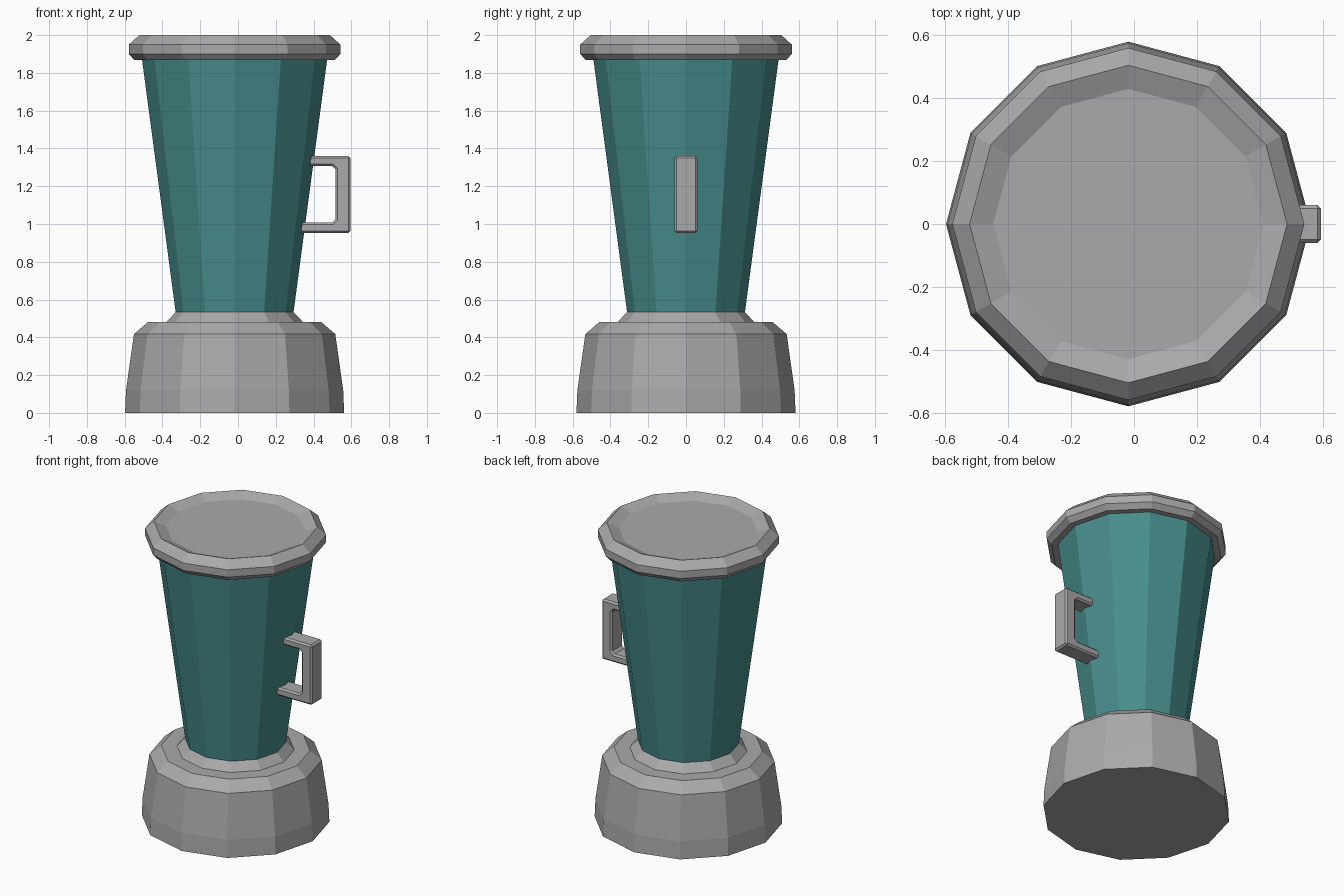
import bpy, bmesh, math

if "Cube" in bpy.data.objects:
    bpy.data.objects.remove(bpy.data.objects["Cube"])

SIDES = 12
AXIS_X = -0.018


def material(name, r, g, b):
    mat = bpy.data.materials.new(name)
    mat.diffuse_color = (r, g, b, 1)
    mat.use_nodes = True
    mat.node_tree.nodes["Principled BSDF"].inputs["Base Color"].default_value = mat.diffuse_color
    return mat


GREY = material("dark_grey", 0.40, 0.40, 0.40)
TEAL = material("teal", 0.065, 0.27, 0.27)


def finish(name, bm, mat):
    bmesh.ops.recalc_face_normals(bm, faces=bm.faces)
    mesh = bpy.data.meshes.new(name)
    bm.to_mesh(mesh)
    bm.free()
    mesh.materials.append(mat)
    obj = bpy.data.objects.new(name, mesh)
    bpy.context.collection.objects.link(obj)
    return obj


def lathe(name, profile, mat):
    """Twelve-sided turned solid from (radius, height) pairs, capped at both ends."""
    bm = bmesh.new()
    rings = []
    for r, z in profile:
        ring = []
        for i in range(SIDES):
            a = 2 * math.pi * i / SIDES
            ring.append(bm.verts.new((AXIS_X + r * math.cos(a), r * math.sin(a), z)))
        rings.append(ring)
    for low, high in zip(rings, rings[1:]):
        for i in range(SIDES):
            j = (i + 1) % SIDES
            bm.faces.new((low[i], low[j], high[j], high[i]))
    bm.faces.new(rings[0][::-1])
    bm.faces.new(rings[-1])
    return finish(name, bm, mat)


# Motor base with stepped shoulder and neck
lathe("motor_base", [(0.58, 0), (0.575, 0.12), (0.533, 0.417), (0.46, 0.48),
                     (0.363, 0.48), (0.312, 0.533)], GREY)

# Tapered jug
lathe("jug", [(0.312, 0.533), (0.49, 1.87)], TEAL)

# Lid with a shallow dished top
lathe("lid", [(0.53, 1.867), (0.56, 1.90), (0.56, 1.95), (0.505, 2.0), (0.43, 1.97)], GREY)

# C-shaped handle, extruded across y, ends sunk into the jug
outline = [(0.31, 0.952), (0.595, 0.952), (0.595, 1.36), (0.31, 1.36),
           (0.31, 1.307), (0.50, 1.307), (0.517, 1.29),
           (0.517, 1.025), (0.50, 1.008), (0.31, 1.008)]
bm = bmesh.new()
face = bm.faces.new([bm.verts.new((x, -0.06, z)) for x, z in outline])
extruded = bmesh.ops.extrude_face_region(bm, geom=[face])["geom"]
bmesh.ops.translate(bm, vec=(0, 0.12, 0),
                    verts=[v for v in extruded if isinstance(v, bmesh.types.BMVert)])
handle = finish("handle", bm, GREY)
bevel = handle.modifiers.new("edge_bevel", "BEVEL")
bevel.width = 0.011
bevel.segments = 1
bevel.angle_limit = math.radians(50)
